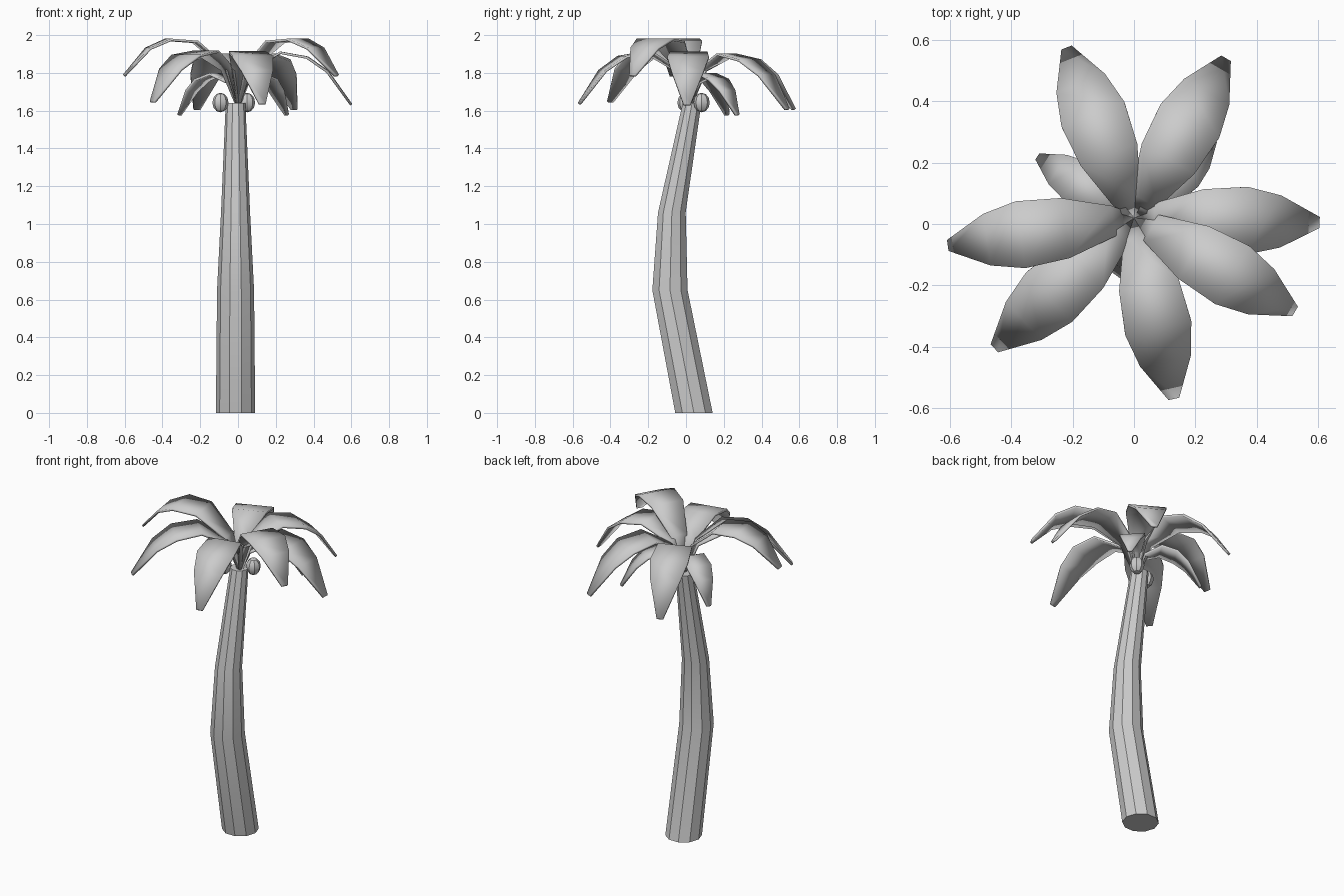
import bpy, bmesh
from math import sin, cos, tau, radians
from mathutils import Vector

if "Cube" in bpy.data.objects:
    bpy.data.objects.remove(bpy.data.objects["Cube"])


def make_object(name, bm):
    bmesh.ops.recalc_face_normals(bm, faces=bm.faces[:])
    mesh = bpy.data.meshes.new(name)
    bm.to_mesh(mesh)
    bm.free()
    obj = bpy.data.objects.new(name, mesh)
    bpy.context.collection.objects.link(obj)
    smooth(obj)
    return obj


def smooth(obj):
    bpy.ops.object.select_all(action='DESELECT')
    obj.select_set(True)
    bpy.context.view_layer.objects.active = obj
    bpy.ops.object.shade_smooth_by_angle(angle=radians(30))


# Curved trunk: stacked ten-sided rings (centre y, z, radius)
SIDES = 10
bm = bmesh.new()
rings = []
for cy, z, r in [(0.042, 0, 0.104), (-0.085, 0.65, 0.098),
                 (-0.075, 1.06, 0.077), (0.032, 1.64, 0.052)]:
    rings.append([bm.verts.new((-0.013 + r * cos(tau * i / SIDES),
                                cy + r * sin(tau * i / SIDES), z))
                  for i in range(SIDES)])
for a, b in zip(rings, rings[1:]):
    for i in range(SIDES):
        j = (i + 1) % SIDES
        bm.faces.new((a[i], a[j], b[j], b[i]))
bm.faces.new(rings[0])
bm.faces.new(rings[-1])
make_object("trunk", bm)

# Arching leaf section: (fraction of reach, height, half width)
BASE = Vector((0, 0.02, 1.64))
LEAF = [(0, 0, 0.012), (0.11, 0.18, 0.05), (0.37, 0.275, 0.099),
        (0.61, 0.25, 0.11), (0.79, 0.175, 0.085), (1, 0, 0.018)]


def leaf(name, tip_x, tip_y, tip_z, size=1.0):
    reach = Vector((tip_x, tip_y, 0)) - Vector((BASE.x, BASE.y, 0))
    side = Vector((-reach.y, reach.x, 0)).normalized()
    bm = bmesh.new()
    rows = []
    for s, h, w in LEAF:
        p = BASE + reach * s
        p.z += h * size + (tip_z - BASE.z) * s
        rows.append([bm.verts.new(p + side * w * size * k) for k in (-1, 1)])
    for a, b in zip(rows, rows[1:]):
        bm.faces.new((a[0], b[0], b[1], a[1]))
    obj = make_object(name, bm)
    mod = obj.modifiers.new("thickness", 'SOLIDIFY')
    mod.thickness = 0.013
    mod.offset = -1


# Crown: seven large leaves, two of them raised, and two small drooping ones
large = [(-0.22, 0.575, 1.61), (0.30, 0.54, 1.61), (0.605, 0.005, 1.635),
         (0.525, -0.285, 1.79), (0.13, -0.57, 1.64), (-0.455, -0.405, 1.65),
         (-0.607, -0.07, 1.79)]
for n, tip in enumerate(large, 1):
    leaf(f"large_leaf_{n}", *tip)
for n, tip in enumerate([(-0.315, 0.22, 1.58), (0.262, 0.275, 1.58)], 1):
    leaf(f"small_leaf_{n}", *tip, size=0.66)

# Coconuts tucked under the crown
for n, (x, y) in enumerate([(-0.093, -0.003), (0.048, 0.083)], 1):
    bm = bmesh.new()
    bmesh.ops.create_uvsphere(bm, u_segments=8, v_segments=6, radius=0.045)
    bmesh.ops.scale(bm, verts=bm.verts, vec=(0.95, 0.95, 1.15))
    bmesh.ops.translate(bm, verts=bm.verts, vec=(x, y, 1.643))
    make_object(f"coconut_{n}", bm)
